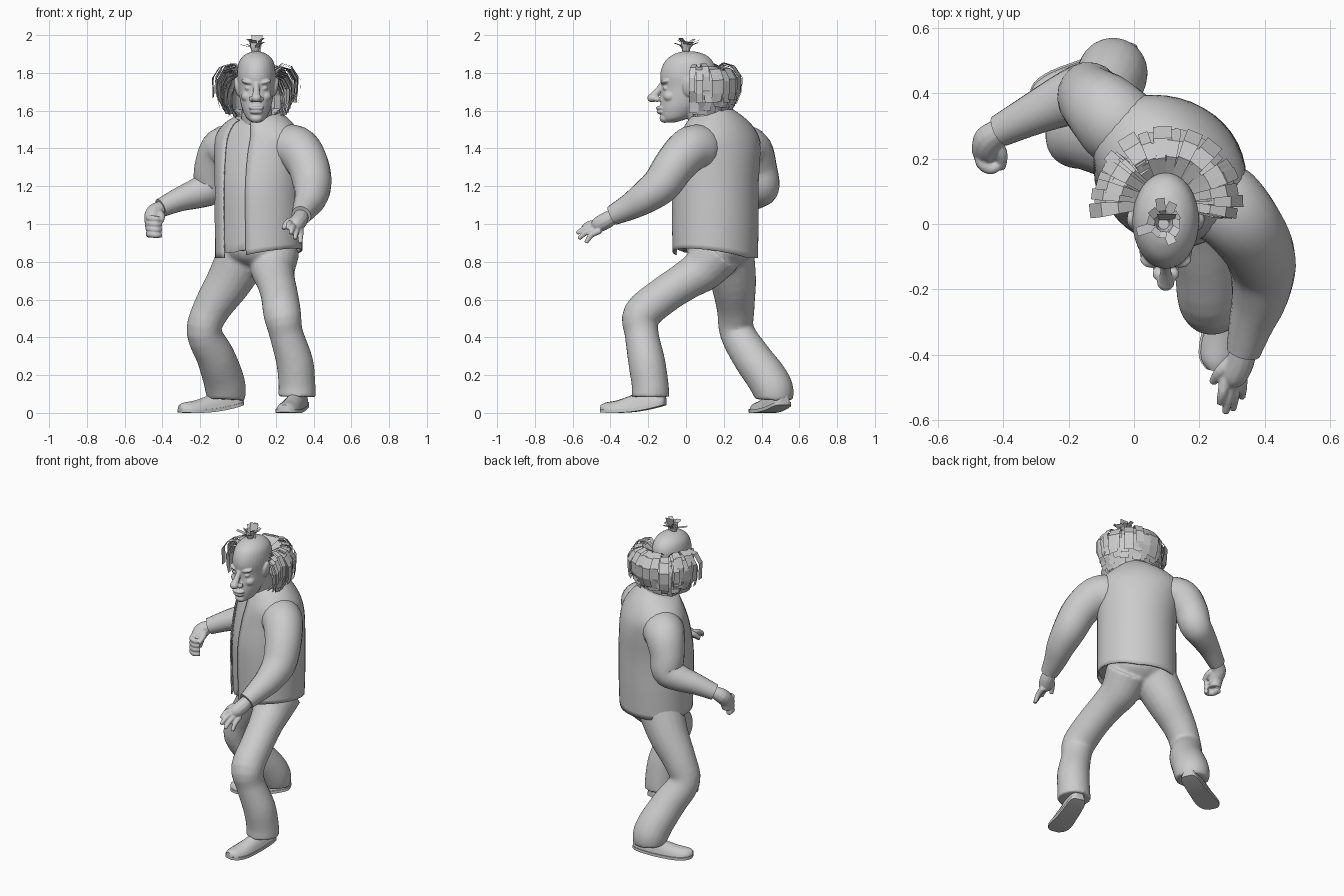
import bpy, bmesh, math, random
from mathutils import Vector, Matrix

random.seed(4)
if "Cube" in bpy.data.objects:
    bpy.data.objects.remove(bpy.data.objects["Cube"])

GREY = (0.6, 0.6, 0.6, 1)
clay = bpy.data.materials.new("plain grey")
clay.use_nodes = True
clay.diffuse_color = GREY
clay.node_tree.nodes["Principled BSDF"].inputs["Base Color"].default_value = GREY


def finish(name, bm, smooth=True, recalc=True):
    if recalc:
        bmesh.ops.recalc_face_normals(bm, faces=bm.faces)
    mesh = bpy.data.meshes.new(name)
    bm.to_mesh(mesh)
    bm.free()
    mesh.materials.append(clay)
    if smooth:
        mesh.shade_smooth()
        mesh.set_sharp_from_angle(angle=math.radians(50))
    obj = bpy.data.objects.new(name, mesh)
    bpy.context.collection.objects.link(obj)
    return obj


def fuse(name, parts, voxel, rounds):
    """Blend overlapping closed parts into one soft skin."""
    bm = bmesh.new()
    for part in parts:
        bm.from_mesh(part.data)
        bpy.data.objects.remove(part)
    obj = finish(name, bm, recalc=False)
    remesh = obj.modifiers.new("blend", "REMESH")
    remesh.mode = "VOXEL"
    remesh.voxel_size = voxel
    remesh.use_smooth_shade = True
    obj.modifiers.new("soften", "SMOOTH").iterations = rounds


def spline(points, steps=4):
    """Catmull-Rom resampling of tuples of any length."""
    pts = [Vector(p) for p in points]
    pts = [pts[0]] + pts + [pts[-1]]
    out = []
    for a, b, c, d in zip(pts, pts[1:], pts[2:], pts[3:]):
        for k in range(steps):
            t = k / steps
            out.append((b * 2 + (c - a) * t + (a * 2 - b * 5 + c * 4 - d) * t ** 2
                        + (b * 3 - a - c * 3 + d) * t ** 3) / 2)
    return out + [pts[-1]]


def loft(name, rings, skip=(), cap=True):
    bm = bmesh.new()
    rows = [[bm.verts.new(p) for p in ring] for ring in rings]
    n = len(rows[0])
    for low, high in zip(rows, rows[1:]):
        for i in range(n):
            if i not in skip:
                j = (i + 1) % n
                bm.faces.new((low[i], low[j], high[j], high[i]))
    if cap:
        bm.faces.new(rows[0])
        bm.faces.new(rows[-1])
    return finish(name, bm)


def tube(name, points, sides=20):
    """Round limb through points given as x, y, z, radius."""
    path = spline(points)
    centres = [p.to_3d() for p in path]
    normal = Vector((1, 0.2, 0.1))
    rings = []
    for i, p in enumerate(centres):
        along = (centres[min(i + 1, len(path) - 1)] - centres[max(i - 1, 0)]).normalized()
        normal = (normal - along * normal.dot(along)).normalized()
        other = along.cross(normal)
        rings.append([p + (normal * math.cos(t) + other * math.sin(t)) * path[i][3]
                      for t in (math.tau * k / sides for k in range(sides))])
    return loft(name, rings)


def ball(name, centre, radii, tilt=0):
    bm = bmesh.new()
    matrix = Matrix.Translation(centre) @ Matrix.Rotation(tilt, 4, "Y") @ Matrix.Diagonal((*radii, 1))
    bmesh.ops.create_uvsphere(bm, u_segments=20, v_segments=12, radius=1, matrix=matrix)
    return finish(name, bm)


# Torso: sections of z, centre x, centre y, half width, half depth, front dip
SIDE, FRONT = Vector((0.79, -0.61, 0)), Vector((-0.61, -0.79, 0))
BODY = [(.82, .11, .155, .235, .215, 0), (1, .11, .155, .235, .22, 0),
        (1.2, .11, .155, .235, .22, 0), (1.36, .11, .17, .245, .205, 0),
        (1.46, .11, .175, .25, .18, 0), (1.535, .105, .165, .19, .145, .01),
        (1.58, .1, .135, .115, .11, .03)]


def body_rings(scale, lift):
    rings = []
    for z, x, y, a, b, dip in spline(BODY):
        ring = []
        for t in (math.tau * k / 40 for k in range(40)):
            hem = .05 * max(0, math.sin(t)) * max(0, 1 - (z - .82) * 5)
            ring.append(Vector((x, y, max(z, lift) + hem - dip * math.cos(t)))
                        + SIDE * a * scale * math.sin(t) + FRONT * b * scale * math.cos(t))
        rings.append(ring)
    return rings


loft("shirt", body_rings(0.965, 0.85))
jacket = loft("open_jacket", body_rings(1, 0), skip=(0, 1, 38, 39), cap=False)
jacket.modifiers.new("cloth", "SOLIDIFY").thickness = 0.008
jacket.modifiers["cloth"].offset = 0

# Trousers
fuse("trousers", [
    ball("seat", (.115, .18, .87), (.19, .18, .11)),
    tube("left_leg", [(.19, .17, .85, .135), (.185, .09, .76, .118), (.2, 0, .7, .103),
                      (.22, -.12, .62, .099), (.235, -.235, .52, .1), (.255, -.235, .42, .09),
                      (.3, -.208, .27, .098), (.312, -.19, .15, .098), (.312, -.188, .085, .101)]),
    tube("right_leg", [(.04, .22, .86, .14), (-.045, .25, .7, .122), (-.14, .263, .55, .1),
                       (-.18, .27, .43, .093), (-.12, .345, .3, .102), (-.08, .425, .19, .108),
                       (-.065, .462, .12, .108), (-.065, .465, .07, .1)])], .011, 4)

# Sleeves
tube("left_sleeve", [(.21, .12, 1.39, .1), (.265, .07, 1.4, .125), (.32, .015, 1.39, .12),
                     (.372, -.06, 1.31, .11), (.393, -.13, 1.21, .102), (.385, -.22, 1.14, .087),
                     (.36, -.3, 1.09, .07), (.335, -.39, 1.045, .053)])
tube("right_sleeve", [(.02, .24, 1.39, .1), (-.04, .295, 1.4, .125), (-.09, .345, 1.38, .118),
                      (-.13, .38, 1.29, .103), (-.145, .4, 1.2, .095), (-.21, .38, 1.165, .082),
                      (-.31, .335, 1.13, .064), (-.41, .285, 1.085, .05)])

# Hands
hand = [tube("palm", [(.338, -.37, 1.05, .038), (.325, -.42, 1.02, .044), (.305, -.465, .995, .041),
                      (.298, -.485, .98, .027)], 12),
        tube("thumb", [(.31, -.41, 1.02, .022), (.265, -.45, 1.01, .019), (.24, -.485, .975, .012)], 10)]
tips = [(.262, -.55, .975), (.28, -.578, .95), (.302, -.568, .922), (.33, -.53, .9)]
for i, tip in enumerate(tips):
    base = Vector((.28 + .017 * i, -.465 + .004 * i, 1.005 - .013 * i))
    end = Vector(tip)
    mid = (base + end) / 2 + Vector((0, -.008, .01))
    hand.append(tube("finger", [(*base, .018), (*mid, .016), (*end, .011)], 10))
fuse("left_hand", hand, .005, 2)

hand = [tube("palm", [(-.4, .29, 1.09, .036), (-.443, .26, 1.06, .046), (-.452, .225, 1.02, .044),
                      (-.455, .215, .965, .034)], 12),
        tube("thumb", [(-.43, .26, 1.06, .022), (-.405, .215, 1.045, .019), (-.405, .17, 1.015, .013)], 10)]
for i in range(4):
    z = 1.03 - .028 * i
    hand.append(tube("finger", [(-.472, .23, z, .018), (-.466, .185, z, .018),
                                (-.435, .168, z - .004, .017), (-.408, .185, z - .006, .013)], 10))
fuse("right_hand", hand, .005, 2)

# Shoes: sections of distance along the foot, half width, height
SHOE = [(0, .025, .05), (.07, .045, .08), (.3, .052, .1), (.5, .056, .08),
        (.75, .062, .054), (.92, .05, .042), (1, .02, .028)]


def shoe(name, heel, toe):
    heel, toe = Vector((*heel, 0)), Vector((*toe, 0))
    across = (toe - heel).normalized().cross(Vector((0, 0, 1)))

    def spot(s, sideways, z):
        return heel + (toe - heel) * s + across * sideways + Vector((0, 0, z + .07 * (s - .78) ** 2))

    sections = spline(SHOE, 3)
    loft(name, [[spot(s, w * math.cos(t), .012 + max(0, h * math.sin(t)))
                 for t in (math.tau * k / 16 for k in range(16))] for s, w, h in sections])
    loft(name + "_sole", [[spot(s, u * (w + .005), z) for u, z in
                           ((-1, 0), (1, 0), (1, .018), (-1, .018))] for s, w, h in sections])


shoe("left_shoe", (.335, -.11), (.245, -.45))
shoe("right_shoe", (.02, .52), (-.31, .37))

# Head: sections of z, front y, back y, half width
HEAD_X = .097
SKULL = [(1.537, -.115, -.06, .02), (1.56, -.13, .01, .052), (1.61, -.137, .07, .075),
         (1.66, -.135, .11, .087), (1.72, -.13, .14, .095), (1.78, -.137, .155, .102),
         (1.83, -.128, .155, .099), (1.87, -.104, .135, .086), (1.9, -.062, .095, .055),
         (1.914, -.015, .04, .015)]
face = [loft("skull", [[Vector((HEAD_X + w * math.sin(t), (f + b) / 2 + (f - b) / 2 * math.cos(t), z))
                        for t in (math.tau * k / 32 for k in range(32))]
                       for z, f, b, w in spline(SKULL)]),
        tube("neck", [(.1, .14, 1.46, .095), (.1, .1, 1.55, .085), (.1, .05, 1.66, .075)]),
        tube("nose_bridge", [(HEAD_X, -.12, 1.75, .014), (HEAD_X, -.145, 1.71, .017),
                             (HEAD_X, -.172, 1.675, .023)], 12),
        ball("nose_tip", (HEAD_X, -.178, 1.667), (.027, .027, .023)),
        ball("upper_lip", (HEAD_X, -.136, 1.614), (.042, .024, .011)),
        ball("lower_lip", (HEAD_X, -.132, 1.593), (.036, .024, .011)),
        ball("chin", (HEAD_X, -.113, 1.56), (.034, .027, .025))]
for s in (1, -1):
    face += [ball("nostril", (HEAD_X + .023 * s, -.152, 1.661), (.018, .021, .015)),
             ball("brow", (HEAD_X + .042 * s, -.108, 1.75), (.038, .027, .013), -.25 * s),
             ball("eye", (HEAD_X + .042 * s, -.106, 1.719), (.019, .017, .012)),
             ball("cheek", (HEAD_X + .045 * s, -.085, 1.675), (.036, .035, .03)),
             ball("ear", (HEAD_X + .1 * s, .015, 1.725), (.016, .033, .052), .2 * s)]
fuse("head", face, .005, 3)


# Hair made of flat ribbons
def ribbon(bm, root, angle, profile, width):
    out = Vector((math.cos(angle), math.sin(angle), 0))
    across = Vector((-out.y, out.x, 0)) * width / 2
    last = None
    for step, (r, z) in enumerate(profile):
        p = root + out * r + Vector((0, 0, z))
        half = across * min(1, .6 + .2 * step)
        pair = [bm.verts.new(p - half), bm.verts.new(p + half)]
        if last:
            bm.faces.new((last[0], last[1], pair[1], pair[0]))
        last = pair


fringe = bmesh.new()
LOCK = [(.08, 1.8), (.14, 1.84), (.19, 1.825), (.225, 1.77), (.222, 1.7), (.195, 1.635)]
for layer in range(6):
    for k in range(24):
        angle = math.radians(-6 + 192 * k / 23 + random.uniform(-5, 5))
        reach = 1.02 - .085 * layer + random.uniform(-.05, .04)
        drop = .018 * layer + random.uniform(-.015, .015)
        flick = random.uniform(-.03, .03)
        profile = [(r * reach, z - drop) for r, z in LOCK]
        profile[-1] = (profile[-1][0] + flick, max(1.57, profile[-1][1] + flick))
        ribbon(fringe, Vector((HEAD_X, .065, 0)), angle, profile, random.uniform(.03, .06))
finish("hair_fringe", fringe, smooth=False, recalc=False)

tuft = bmesh.new()
for k in range(11):
    spread = random.uniform(.5, 1)
    tall = random.uniform(.05, .085)
    ribbon(tuft, Vector((.09, 0, 1.9)), math.tau * k / 11,
           [(.01, -.01), (.022, .035), (.045 * spread, tall * .8), (.085 * spread, tall)], .028)
ribbon(tuft, Vector((.1, .01, 1.9)), math.pi / 2, [(0, -.01), (.005, .05), (.02, .1)], .06)
finish("hair_tuft", tuft, smooth=False, recalc=False)
